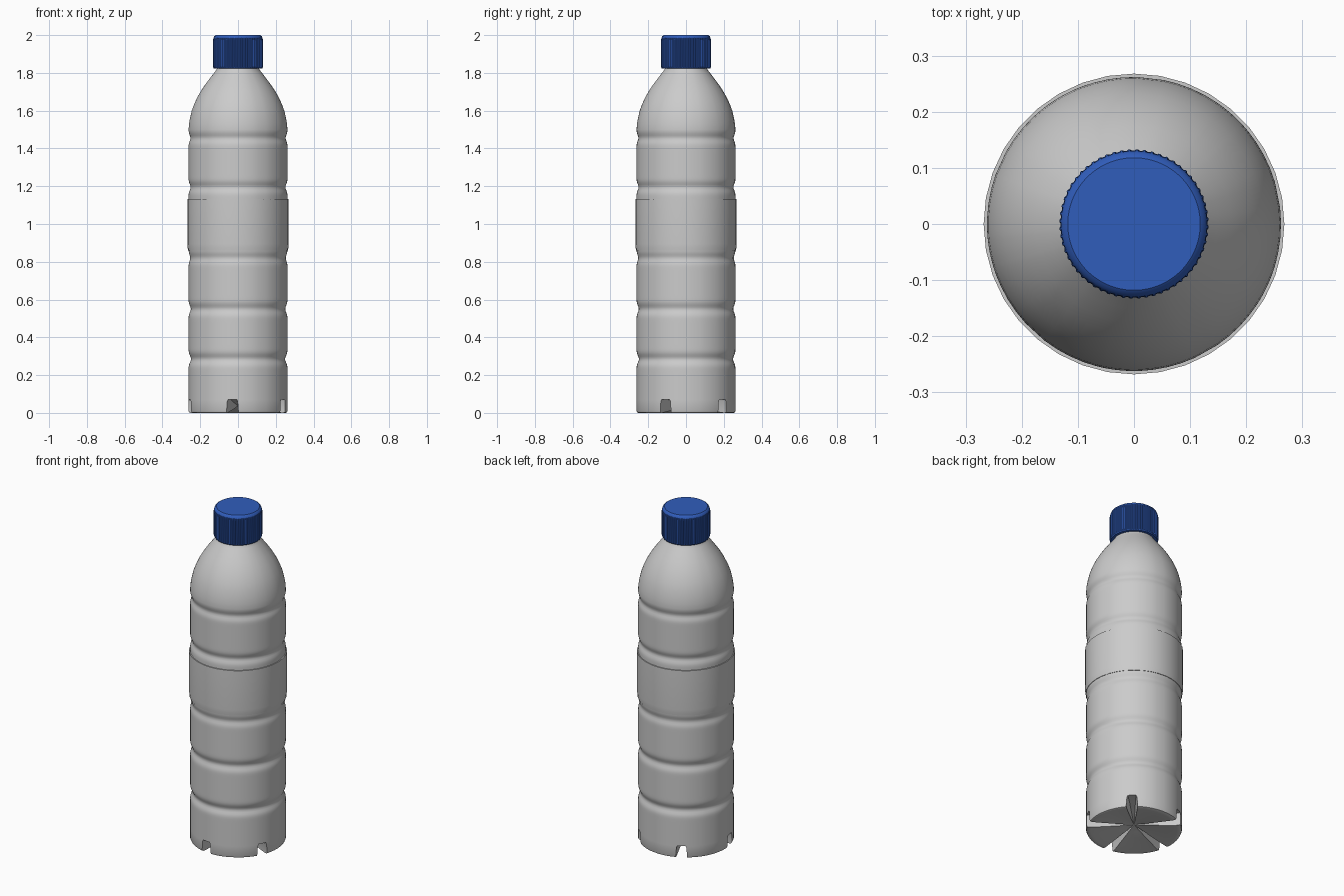
import bpy, bmesh, math

if "Cube" in bpy.data.objects:
    bpy.data.objects.remove(bpy.data.objects["Cube"])


def lathe(name, rings, angles, shape=None, color=None):
    """Revolve (r, z) rings over the angles; shape(r, z, column) may adjust a point."""
    bm = bmesh.new()
    rows = []
    for r, z in rings:
        row = []
        for i, a in enumerate(angles):
            rr, zz = shape(r, z, i) if shape else (r, z)
            row.append(bm.verts.new((rr * math.cos(a), rr * math.sin(a), zz)))
        rows.append(row)
    n = len(angles)
    for lo, hi in zip(rows, rows[1:]):
        for i in range(n):
            j = (i + 1) % n
            bm.faces.new((lo[i], lo[j], hi[j], hi[i]))
    bm.faces.new(rows[0][::-1])
    bm.faces.new(rows[-1])
    bmesh.ops.remove_doubles(bm, verts=bm.verts, dist=1e-5)
    bmesh.ops.recalc_face_normals(bm, faces=bm.faces)
    me = bpy.data.meshes.new(name)
    bm.to_mesh(me)
    bm.free()
    ob = bpy.data.objects.new(name, me)
    bpy.context.collection.objects.link(ob)
    if color:
        mat = bpy.data.materials.new(name + "_colour")
        mat.diffuse_color = color
        mat.use_nodes = True
        mat.node_tree.nodes["Principled BSDF"].inputs["Base Color"].default_value = mat.diffuse_color
        me.materials.append(mat)
    bpy.ops.object.select_all(action='DESELECT')
    bpy.context.view_layer.objects.active = ob
    ob.select_set(True)
    bpy.ops.object.shade_smooth_by_angle(angle=math.radians(35))
    return ob


def circle(n):
    return [2 * math.pi * i / n for i in range(n)]


# Bottle body: wall with moulded ring grooves, five-footed base, domed shoulder
R = 0.262
GROOVES = [(0.285, 0.013, 0.024), (0.55, 0.012, 0.024), (0.82, 0.009, 0.022),
           (1.195, 0.011, 0.022), (1.455, 0.010, 0.022)]


def wall(z):
    return R - sum(d * math.exp(-((z - c) / w) ** 2) for c, d, w in GROOVES)


# Columns are packed around each of the five radial base notches
half = [0.04, 0.085, 0.105, 0.12, 0.16, 0.24, 0.34, 0.44, 0.54]
offsets = [-h for h in reversed(half)] + [0] + half
lift = [1 if abs(o) < 0.09 else 0.85 if abs(o) < 0.11 else 0 for o in offsets]
first = math.radians(-96.5)
body_angles = [first + k * 2 * math.pi / 5 + o for k in range(5) for o in offsets]


def notch(r, z, i):
    if z < 0.075:
        top = 0.035 + 0.037 * min(1, r / 0.2)
        z = max(z, lift[i % len(offsets)] * top)
    return r, z


base = [(0.001, 0.035), (0.02, 0.034), (0.06, 0.026), (0.12, 0.017), (0.19, 0.007),
        (0.235, 0.001), (0.252, 0.0), (0.259, 0.003), (R, 0.01), (R, 0.07)]
side = [(wall(0.08 + 0.01 * k), 0.08 + 0.01 * k) for k in range(143)]
shoulder = [(0.2595, 1.53), (0.2545, 1.56), (0.245, 1.60), (0.232, 1.635), (0.216, 1.67),
            (0.196, 1.705), (0.174, 1.738), (0.150, 1.77), (0.127, 1.80), (0.114, 1.817),
            (0.108, 1.835), (0.108, 1.95)]
lathe("bottle_body", base + side + shoulder, body_angles, notch)

# Label sleeve wrapped around the middle
lathe("label_sleeve", [(0.258, 0.86), (0.2645, 0.86), (0.2665, 0.875), (0.268, 0.895),
                       (0.268, 1.132), (0.258, 1.132)], circle(36))

# Screw cap with vertical grip ridges
RIDGES = 60


def grip(r, z, i):
    return (r - 0.005 if r > 0.1325 and i % 4 in (0, 1) else r), z


lathe("screw_cap", [(0.1, 1.822), (0.128, 1.822), (0.131, 1.828), (0.133, 1.835),
                    (0.133, 1.972), (0.130, 1.984), (0.126, 1.994), (0.118, 2.0)],
      circle(RIDGES * 4), grip, (0.03, 0.11, 0.5, 1))
